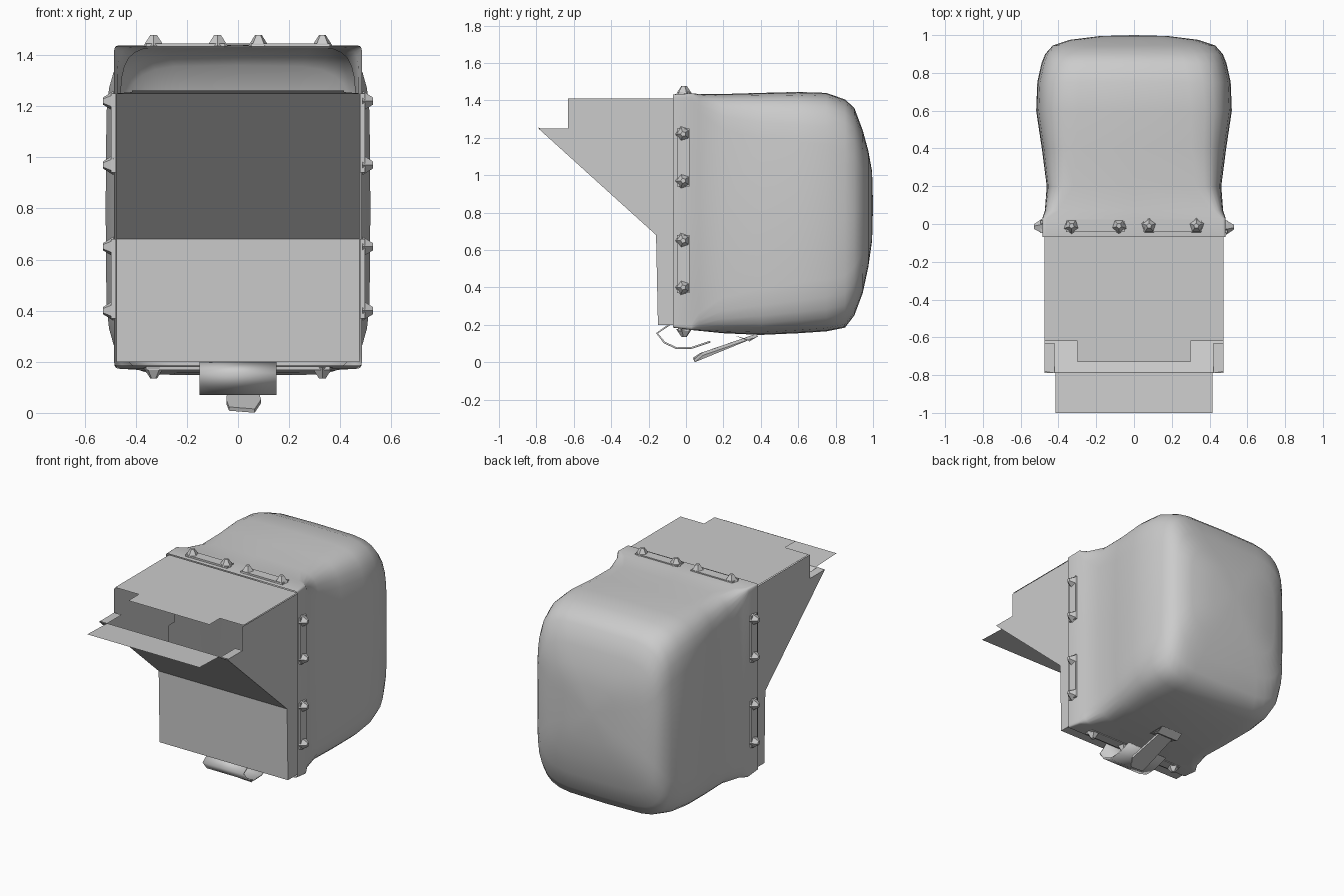
import bpy, bmesh, math
from mathutils import Vector, Matrix

if "Cube" in bpy.data.objects:
    bpy.data.objects.remove(bpy.data.objects["Cube"])


def make(name, bm, smooth=None):
    bmesh.ops.remove_doubles(bm, verts=bm.verts, dist=1e-5)
    bmesh.ops.recalc_face_normals(bm, faces=bm.faces)
    me = bpy.data.meshes.new(name)
    bm.to_mesh(me)
    bm.free()
    ob = bpy.data.objects.new(name, me)
    bpy.context.collection.objects.link(ob)
    if smooth:
        bpy.ops.object.select_all(action='DESELECT')
        ob.select_set(True)
        bpy.context.view_layer.objects.active = ob
        bpy.ops.object.shade_smooth_by_angle(angle=math.radians(smooth))
    return ob


def plate(name, points):
    bm = bmesh.new()
    bm.faces.new([bm.verts.new(p) for p in points])
    return make(name, bm)


def ribbon(name, profile, x0, x1, thick, smooth=None):
    # strip swept across x along a (y, z) profile
    bm = bmesh.new()
    rows = [(bm.verts.new((x0, y, z)), bm.verts.new((x1, y, z))) for y, z in profile]
    for a, b in zip(rows, rows[1:]):
        bm.faces.new((a[0], a[1], b[1], b[0]))
    ob = make(name, bm, smooth)
    if thick:
        mod = ob.modifiers.new("thickness", 'SOLIDIFY')
        mod.thickness = thick
        mod.offset = 0
    return ob


# Shell: lofted from a square rim to a rounded back (y, half width, z low, z high, roundness)
SECTIONS = [
    (-0.07, .485, .185, 1.432, .02), (0.03, .485, .172, 1.438, .03),
    (0.07, .472, .168, 1.434, .10), (0.20, .462, .155, 1.434, .22),
    (0.40, .488, .146, 1.440, .29), (0.60, .518, .155, 1.445, .33),
    (0.75, .512, .165, 1.440, .35), (0.85, .490, .185, 1.405, .37),
    (0.90, .470, .250, 1.360, .39), (0.945, .430, .370, 1.240, .42),
    (0.975, .340, .510, 1.130, .48), (0.995, .180, .650, 1.020, .60)]
N = 32


def section(y, hx, lo, hi, e):
    pts = []
    for i in range(N):
        a = 2 * math.pi * i / N
        c, s = round(math.cos(a), 6), round(math.sin(a), 6)
        pts.append((hx * math.copysign(abs(c) ** e, c) if c else 0, y,
                    (lo + hi) / 2 + (hi - lo) / 2 * math.copysign(abs(s) ** e, s) if s else (lo + hi) / 2))
    return pts


bm = bmesh.new()
rings = [[bm.verts.new(p) for p in section(*s)] for s in SECTIONS]
for a, b in zip(rings, rings[1:]):
    for i in range(N):
        j = (i + 1) % N
        bm.faces.new((a[i], a[j], b[j], b[i]))
tip = bm.verts.new((0, 1.0, .84))
for i in range(N):
    bm.faces.new((rings[-1][i], rings[-1][(i + 1) % N], tip))
make("shell", bm, 50)

# Front box: two side walls, sloped front and floor
W = .475
SIDE = [(-.05, 1.41), (-.63, 1.41), (-.63, 1.25), (-.79, 1.25), (-.16, .68), (-.15, .2), (-.05, .2)]
for side, sx in (("left", -W), ("right", W)):
    plate(side + "_wall", [(sx, y, z) for y, z in SIDE])
ribbon("front_plate", SIDE[3:], -W, W, 0)

# Top plate with a projecting centre tab
TOP = [(W, -.05), (W, -.62), (.30, -.62), (.30, -.73)]
outline = TOP + [(-x, y) for x, y in reversed(TOP)]
plate("top_plate", [(x, y, 1.415) for x, y in outline])

# Lower visor ledge
plate("visor_ledge", [(W, -.63, 1.25), (W, -.78, 1.25), (.415, -.79, 1.255), (.415, -1, 1.262),
                      (-.415, -1, 1.262), (-.415, -.79, 1.255), (-W, -.78, 1.25), (-W, -.63, 1.25),
                      (-.42, -.63, 1.25), (-.42, -.785, 1.25), (.42, -.785, 1.25), (.42, -.63, 1.25)])


# Riveted bars around the rim
def bar(name, a, b, out):
    a, b, out = Vector(a), Vector(b), Vector(out)
    along = (b - a).normalized()
    wide = out.cross(along)
    rot = Matrix((along, wide, out)).transposed().to_4x4()
    bm = bmesh.new()
    size = Matrix.Diagonal(((b - a).length + .06, .065, .018, 1))
    bmesh.ops.create_cube(bm, size=1, matrix=Matrix.Translation((a + b) / 2) @ rot @ size)
    make(name + "_bar", bm)
    for k, p in enumerate((a, b)):
        bm = bmesh.new()
        bmesh.ops.create_cone(bm, cap_ends=True, segments=5, radius1=.042, radius2=.014, depth=.042,
                              matrix=Matrix.Translation(p + out * .021) @ rot)
        make(f"{name}_stud_{k}", bm)


for s, side in ((-1, "left"), (1, "right")):
    for lo, hi, lev in ((.97, 1.22, "upper"), (.40, .65, "lower")):
        bar(f"{side}_{lev}", (s * .487, -.015, lo), (s * .487, -.015, hi), (s, 0, 0))
    bar(f"{side}_top", (s * .08, -.01, 1.436), (s * .33, -.01, 1.436), (0, 0, 1))
    bar(f"{side}_bottom", (s * .08, -.01, .177), (s * .33, -.01, .177), (0, 0, -1))

# Chin strap, tongue and buckle underneath
ribbon("chin_strap", [(-.09, .2), (-.155, .155), (-.115, .105), (-.05, .075), (.03, .077), (.13, .11)],
       -.15, .15, .01, 60)
bm = bmesh.new()
tongue = [(-.035, .04, .016), (.065, .045, .008), (.09, .09, .045), (.06, .38, .145), (-.04, .38, .145), (-.045, .08, .042)]
bm.faces.new([bm.verts.new(p) for p in tongue])
mod = make("strap_tongue", bm).modifiers.new("thickness", 'SOLIDIFY')
mod.thickness, mod.offset = .016, 0
ribbon("buckle", [(.27, .14), (.34, .115), (.385, .14), (.27, .14)], -.07, .09, .008)
